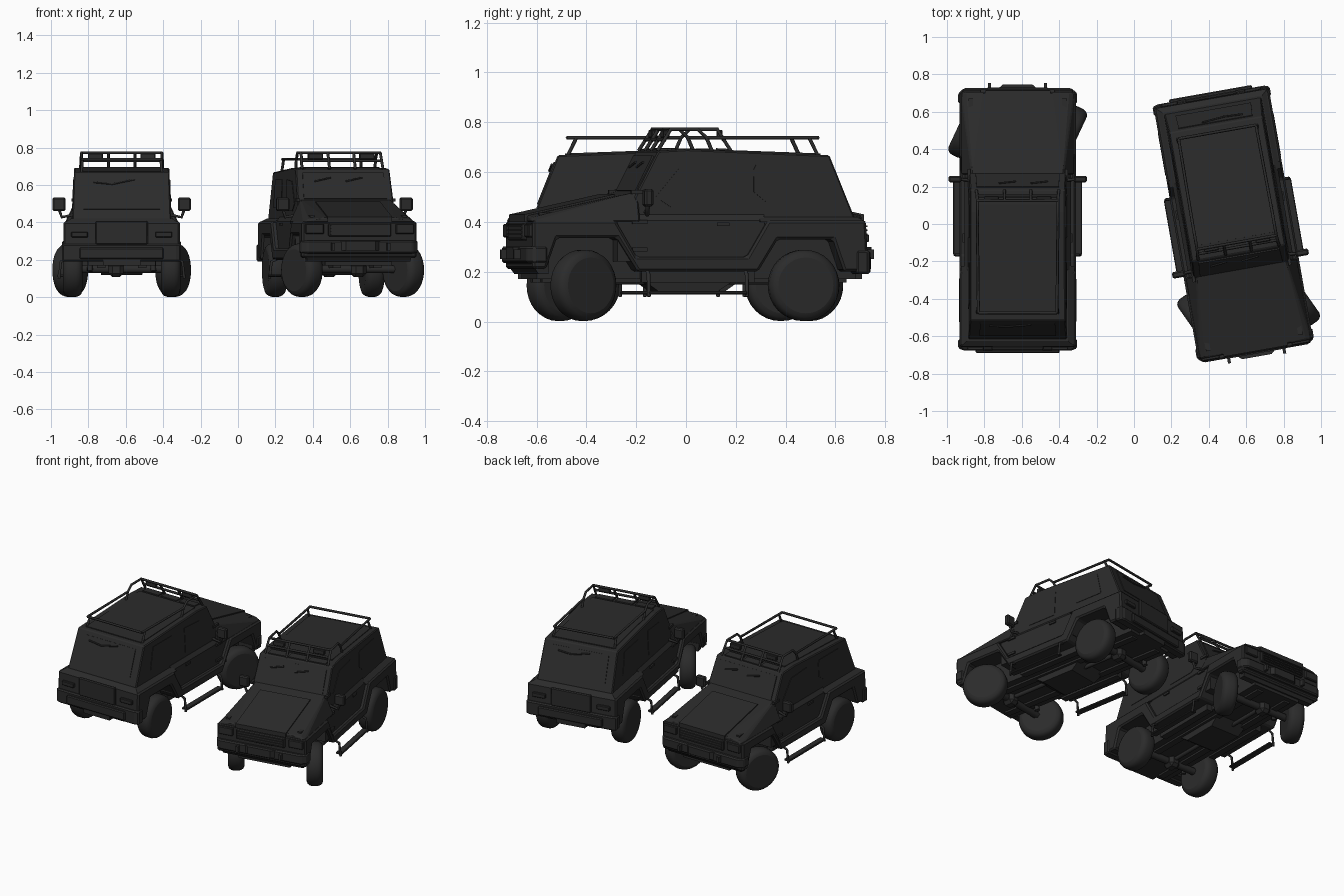
import bpy, bmesh
from math import radians, pi
from mathutils import Matrix, Vector

cube = bpy.data.objects.get("Cube")
if cube:
    bpy.data.objects.remove(cube, do_unlink=True)

paint = bpy.data.materials.new("charcoal")
paint.use_nodes = True
paint.diffuse_color = (0.024, 0.024, 0.024, 1)
paint.node_tree.nodes["Principled BSDF"].inputs["Base Color"].default_value = paint.diffuse_color

place = Matrix()      # placement of the vehicle being built
SIDES = ((-1, "right"), (1, "left"))


def finish(name, data, local=Matrix()):
    data.materials.append(paint)
    obj = bpy.data.objects.new(name, data)
    bpy.context.collection.objects.link(obj)
    obj.matrix_world = place @ local
    return obj


def solid(name, bm, bevel=0, local=Matrix()):
    bmesh.ops.recalc_face_normals(bm, faces=bm.faces)
    mesh = bpy.data.meshes.new(name)
    bm.to_mesh(mesh)
    bm.free()
    obj = finish(name, mesh, local)
    if bevel:
        mod = obj.modifiers.new("edges", "BEVEL")
        mod.width = bevel
        mod.segments = 1
    return obj


def hull(name, pts, bevel=0):
    bm = bmesh.new()
    for p in pts:
        bm.verts.new(p)
    bmesh.ops.convex_hull(bm, input=bm.verts)
    bmesh.ops.dissolve_limit(bm, angle_limit=0.02, verts=bm.verts, edges=bm.edges)
    return solid(name, bm, bevel)


def mirrored(rows):
    """Points (half width, y, z) repeated on both sides."""
    return [(s * x, y, z) for x, y, z in rows for s in (-1, 1)]


def box(name, centre, size, bevel=0):
    bm = bmesh.new()
    bmesh.ops.create_cube(bm, size=1, matrix=Matrix.Translation(centre) @ Matrix.Diagonal((*size, 1)))
    return solid(name, bm, bevel)


def extrude(name, pts, vec, bevel=0):
    bm = bmesh.new()
    face = bm.faces.new([bm.verts.new(p) for p in pts])
    geom = bmesh.ops.extrude_face_region(bm, geom=[face], use_keep_orig=True)["geom"]
    bmesh.ops.translate(bm, vec=vec, verts=[v for v in geom if isinstance(v, bmesh.types.BMVert)])
    return solid(name, bm, bevel)


def plate(name, pts, lift=0.004):
    """Thin panel lying on the surface through its points."""
    v = [Vector(p) for p in pts]
    n = (v[1] - v[0]).cross(v[2] - v[0]).normalized()
    return extrude(name, [p - n * lift for p in v], n * lift * 2)


def tube(name, paths, radius):
    curve = bpy.data.curves.new(name, "CURVE")
    curve.dimensions = "3D"
    curve.bevel_depth = radius
    curve.bevel_resolution = 1
    curve.use_fill_caps = True
    for path in paths:
        sp = curve.splines.new("POLY")
        sp.points.add(len(path) - 1)
        for pt, co in zip(sp.points, path):
            pt.co = (*co, 1)
    return finish(name, curve)


def wheel(name, x, y, turn):
    """Rounded tyre with flat closed sides, spun about its axle."""
    half = [(0, 0.052), (0.112, 0.052), (0.128, 0.046), (0.138, 0.034), (0.143, 0.018)]
    rows = half + [(r, -d) for r, d in reversed(half)]
    bm = bmesh.new()
    verts = [bm.verts.new((d, 0, r)) for r, d in rows]
    edges = [bm.edges.new(pair) for pair in zip(verts, verts[1:])]
    bmesh.ops.spin(bm, geom=verts + edges, axis=(1, 0, 0), cent=(0, 0, 0), angle=2 * pi, steps=32)
    bmesh.ops.remove_doubles(bm, verts=bm.verts, dist=0.0005)
    bm.normal_update()
    for f in bm.faces:
        f.smooth = abs(f.normal.x) < 0.99
    for e in bm.edges:
        e.smooth = all(f.smooth for f in e.link_faces)
    solid(name, bm, 0, Matrix.Translation((x, y, 0.145)) @ Matrix.Rotation(turn, 4, "Z"))


def side_x(z):
    return 0.264 - (z - 0.42) * 0.035


def rear_y(z):
    return 0.63 - (z - 0.42) * 0.4


def screen_y(z):
    return -0.265 + (z - 0.5) * 0.5


def build(turn):
    # Lower body with wheel arches, doors and floor
    arch = [(-.69, .405), (-.35, .405), (-.265, .26), (.185, .26), (.27, .405), (.67, .405), (.68, .2),
            (.58, .2), (.535, .33), (.31, .33), (.23, .2), (-.26, .2), (-.345, .335), (-.59, .335),
            (-.635, .21), (-.69, .21)]
    extrude("lower_body", [(-.312, y, z) for y, z in arch], (.624, 0, 0), 0.01)
    hull("doors", mirrored([(.285, -.34, .24), (.285, .26, .24), (.285, -.34, .405), (.285, .26, .405),
                            (.265, -.34, .43), (.265, .26, .43)]))
    box("floor", (0, 0, .27), (.36, 1.3, .2))

    # Cabin, hood and their shoulders
    profile = [(-.28, .4), (.638, .4), (-.265, .5), (-.168, .685), (-.05, .692), (.53, .668)]
    hull("cabin", mirrored([(side_x(z), y, z) for y, z in profile]), 0.006)
    hull("rear_shoulder", mirrored([(.303, .24, .4), (.303, .67, .4), (.27, .24, .42), (.27, .64, .42)]))
    hull("hood", mirrored([(.303, -.69, .4), (.303, -.25, .4), (.275, -.685, .418), (.275, -.25, .435),
                           (.185, -.69, .425), (.245, -.25, .522)]), 0.006)
    hull("hood_panel", mirrored([(.175, -.7, .4), (.175, -.7, .43), (.175, -.33, .4), (.175, -.33, .512)]))
    plate("roof_panel", [(-.215, -.09, .692), (.215, -.09, .692), (.215, .5, .671), (-.215, .5, .671)])
    for x in (-.14, 0, .14):
        plate("roof_vent", [(x - .06, -.16, .689), (x + .06, -.16, .689), (x + .06, -.105, .692),
                            (x - .06, -.105, .692)])

    # Windows
    plate("windscreen", [(x, screen_y(z), z) for x, z in ((-.225, .525), (.225, .525), (.22, .665), (-.22, .665))])
    plate("rear_window", [(x, rear_y(z), z) for x, z in ((.205, .47), (-.205, .47), (-.2, .64), (.2, .64))])
    front_win = [(-.18, .5), (-.12, .46), (.085, .46), (.09, .63), (-.08, .62)]
    rear_win = [(.22, .52), (.27, .48), (.47, .48), (.435, .63), (.23, .63), (.22, .61)]
    for s, label in SIDES:
        for part, pts in (("front_window", front_win), ("rear_side_window", rear_win)):
            plate(f"{label}_{part}", [(s * side_x(z), y, z) for y, z in pts], .003)

        # Mirrors, hinges, handles, lamps
        box(label + "_mirror", (s * .335, -.225, .497), (.07, .035, .072), .008)
        tube(label + "_mirror_arm", [[(s * .26, -.22, .44), (s * .32, -.225, .428), (s * .335, -.225, .47)]], .009)
        for z, x in ((.29, .287), (.4, .287), (.52, .26)):
            box(label + "_door_hinge", (s * x, -.25, z), (.016, .06, .016))
        box(label + "_door_handle", (s * .287, .09, .39), (.014, .05, .014))
        box(label + "_head_lamp", (s * .245, -.695, .365), (.1, .02, .055), .005)
        box(label + "_tail_lamp", (s * .225, .68, .335), (.09, .02, .03), .004)
        box(label + "_indicator", (s * .25, -.63, .427), (.025, .05, .02))
        box(label + "_tow_hook", (s * .15, -.72, .27), (.016, .04, .04))

        # Hanging side step: flat tread on two end posts
        box(label + "_side_step", (s * .323, -.02, .115), (.044, .4, .014), .004)
        tube(label + "_step_posts", [[(s * .28, y, .21), (s * .325, y, .19), (s * .335, y, .1)]
                                     for y in (-.22, .18)], .008)

        # Chassis beams, suspension, wheels
        for x in (.11, .2):
            box(label + "_chassis_beam", (s * x, 0, .18), (.045, 1.24 if x < .15 else .46, .045))
        for y in (-.47, .42):
            tube(label + "_damper", [[(s * .17, y + .05, .14), (s * .16, y + .02, .32)]], .016)
        wheel(label + "_front_wheel", s * .275, -.477, turn)
        wheel(label + "_rear_wheel", s * .262, .423, 0)

    # Axles and underside
    for y, part in ((-.475, "front"), (.42, "rear")):
        tube(part + "_axle", [[(-.25, y, .15), (.25, y, .15)]], .024)
        box(part + "_differential", (.03, y, .148), (.08, .09, .08), .02)
    tube("drive_shaft", [[(.03, -.47, .16), (.03, .42, .16)]], .014)
    hull("belly_tray", mirrored([(.12, -.24, .19), (.12, .2, .19), (.11, -.14, .12), (.11, .1, .12)]))

    # Front face and bumpers
    box("grille", (0, -.695, .36), (.34, .024, .07), .006)
    for i in range(4):
        box("grille_slat", (0, -.708, .335 + i * .016), (.32, .012, .006))
    hull("front_bumper", [(s * x, y, z) for s in (-1, 1) for z in (.235, .302)
                          for x, y in ((.318, -.63), (.318, -.685), (.285, -.712))], .008)
    hull("front_skid", mirrored([(.29, -.7, .245), (.29, -.62, .245), (.28, -.66, .19), (.28, -.62, .19)]))
    hull("winch", mirrored([(.115, -.7, .25), (.115, -.7, .3), (.08, -.73, .25), (.08, -.73, .3)]))
    hull("rear_bumper", [(s * x, y, z) for s in (-1, 1) for z in (.19, .285)
                         for x, y in ((.318, .63), (.318, .68), (.29, .69))], .008)
    box("rear_step", (0, .69, .235), (.45, .03, .06), .006)
    box("tailgate", (0, .68, .345), (.28, .02, .125), .006)
    box("tow_bar", (0, .67, .19), (.2, .04, .04))

    # Wipers
    for x in (-.07, .1):
        tube("front_wiper", [[(x, screen_y(.64) - .008, .64), (x - .09, screen_y(.62) - .008, .62)]], .005)
    tube("rear_wiper", [[(.15, rear_y(.615) + .008, .615), (.05, rear_y(.605) + .008, .605),
                         (-.07, rear_y(.63) + .008, .63)]], .005)

    # Roof rack: tall front hoop stepping down to rails, with lamps
    paths = [[(-.215, -.11, .772), (.215, -.11, .772)], [(-.215, -.135, .73), (.215, -.135, .73)],
             [(-.21, .49, .738), (.21, .49, .738)]]
    for s, label in SIDES:
        paths += [[(s * .22, -.165, .685), (s * .215, -.11, .772), (s * .215, 0, .772), (s * .215, .035, .738),
                   (s * .21, .49, .738)],
                  [(s * .215, .035, .738), (s * .215, .06, .68)], [(s * .21, .455, .738), (s * .215, .49, .665)],
                  [(s * .07, -.165, .685), (s * .07, -.11, .772)]]
        box(label + "_roof_lamp", (s * .14, -.12, .753), (.08, .025, .032), .004)
    tube("roof_rack", paths, .008)


# Two vehicles facing opposite ways, front wheels steered
for x, y, heading, steer in ((.53, .01, 10, 25), (-.622, .015, 180, -25)):
    place = Matrix.Translation((x, y, 0)) @ Matrix.Rotation(radians(heading), 4, "Z")
    build(radians(steer))
